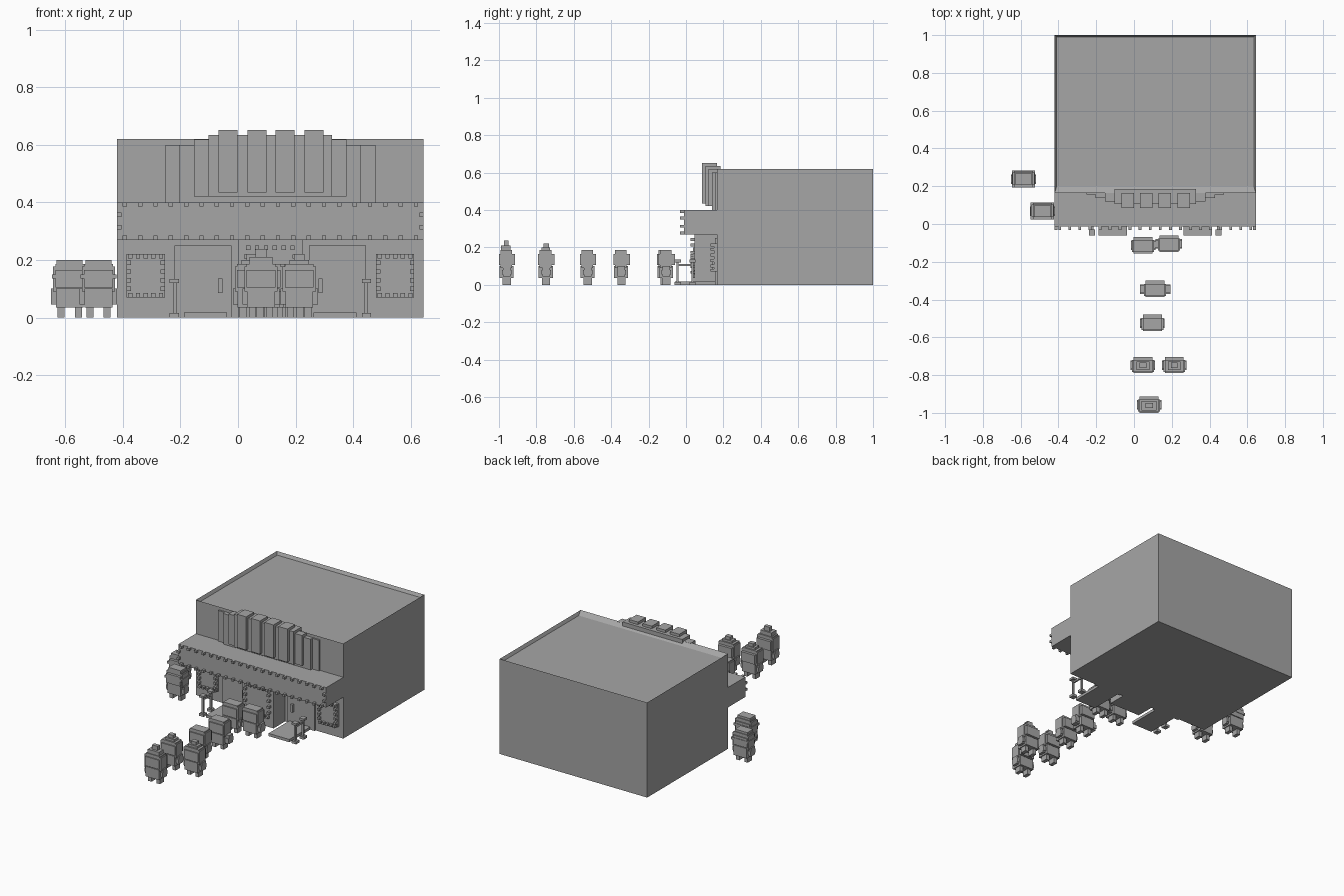
import bpy, bmesh
from mathutils import Vector

cube = bpy.data.objects.get("Cube")
if cube:
    bpy.data.objects.remove(cube)

grey = bpy.data.materials.new("plain grey")
grey.use_nodes = True
colour = (0.38, 0.38, 0.38, 1)
grey.diffuse_color = colour
grey.node_tree.nodes["Principled BSDF"].inputs["Base Color"].default_value = colour


def finish(name, bm):
    mesh = bpy.data.meshes.new(name)
    bm.to_mesh(mesh)
    bm.free()
    mesh.materials.append(grey)
    obj = bpy.data.objects.new(name, mesh)
    bpy.context.scene.collection.objects.link(obj)
    return obj


def add_box(bm, x0, x1, y0, y1, z0, z1):
    verts = bmesh.ops.create_cube(bm, size=1)["verts"]
    size = Vector((x1 - x0, y1 - y0, z1 - z0))
    mid = Vector((x0 + x1, y0 + y1, z0 + z1)) / 2
    for v in verts:
        v.co = Vector(a * b for a, b in zip(v.co, size)) + mid


def boxes(name, *parts):
    bm = bmesh.new()
    for p in parts:
        add_box(bm, *p)
    return finish(name, bm)


def bulb_border(name, x0, x1, z0, z1, y, nx, nz, size=0.015, depth=0.02):
    """Row of square bulbs along all four edges of an upright panel."""
    parts = []
    for i in range(nx):
        x = x0 + (x1 - x0) * (i + 0.5) / nx
        for z in (z0, z1 - size):
            parts.append((x - size / 2, x + size / 2, y - depth, y, z, z + size))
    for j in range(nz):
        z = z0 + (z1 - z0) * (j + 1) / (nz + 1)
        for x in (x0, x1 - size):
            parts.append((x, x + size, y - depth, y, z - size / 2, z + size / 2))
    return boxes(name, *parts)


LEFT, RIGHT, WALL, MID = -0.42, 0.645, 0.165, 0.1125

# Main hall with a sunken roof
bm = bmesh.new()
add_box(bm, LEFT, RIGHT, WALL, 1.0, 0, 0.62)
bm.normal_update()
roof = max(bm.faces, key=lambda f: f.normal.z)
bmesh.ops.inset_region(bm, faces=[roof], thickness=0.015)
for v in roof.verts:
    v.co.z -= 0.02
    if v.co.y < 0.5:
        v.co.y = 0.2
finish("hall", bm)

# Awning with bulbs
boxes("awning", (LEFT, RIGHT, -0.012, WALL + 0.005, 0.27, 0.4))
bulb_border("awning_bulbs", LEFT, RIGHT, 0.27, 0.4, -0.012, 20, 2)

# Stepped sign above the awning, each tier narrower and further forward
tiers = [(0.365, 0.155, 0.4, 0.60), (0.315, 0.138, 0.4, 0.60),
         (0.265, 0.12, 0.42, 0.618), (0.215, 0.105, 0.42, 0.635)]
boxes("sign_tiers", *[(MID - w, MID + w, y, 0.17, z0, z1) for w, y, z0, z1 in tiers],
      (MID - 0.215, MID + 0.215, 0.11, 0.185, 0.42, 0.635))
boxes("sign_panels", *[(x, x + 0.066, 0.085, 0.165, 0.435, 0.652)
                       for x in (-0.067, 0.033, 0.131, 0.231)])

# Ticket booth
boxes("ticket_booth", (0.0, 0.225, 0.045, WALL + 0.005, 0, 0.27))
bulb_border("booth_bulbs", 0.02, 0.205, 0.06, 0.25, 0.045, 6, 4)

# Entrances, mirrored about the booth
for side, label in ((-1, "right"), (1, "left")):
    def span(a, b):
        return sorted((MID + side * a, MID + side * b))

    boxes(label + "_door", (*span(0.135, 0.333), 0.155, WALL + 0.005, 0, 0.25))
    boxes(label + "_door_handle", (*span(0.167, 0.182), 0.14, 0.156, 0.085, 0.135))
    boxes(label + "_carpet", (*span(0.15, 0.3), -0.06, WALL, 0, 0.018))
    boxes(label + "_poster", (*span(0.367, 0.5), 0.15, WALL + 0.005, 0.07, 0.22))
    px = span(0.367, 0.5)
    bulb_border(label + "_poster_bulbs", px[0], px[1], 0.07, 0.22, 0.15, 5, 4)
    # Rope barrier: two posts and a rope
    parts = [(*span(0.328, 0.338), -0.045, 0.035, 0.1, 0.112)]
    for y in (-0.045, 0.035):
        parts.append((*span(0.318, 0.35), y - 0.017, y + 0.017, 0, 0.016))
        parts.append((*span(0.327, 0.339), y - 0.006, y + 0.006, 0.016, 0.12))
        parts.append((*span(0.318, 0.35), y - 0.017, y + 0.017, 0.12, 0.134))
    boxes(label + "_rope_barrier", *parts)


# Blocky little visitors
def visitor(name, x, y, top=0.185, hat=None, face=1, wide=0.065):
    def part(w, front, back, z0, z1):
        ys = sorted((y - face * front, y + face * back))
        return (x - w, x + w, *ys, z0, z1)

    parts = [
        part(0.048, 0.04, 0.036, 0.035, 0.1),
        part(wide, 0.02, 0.02, 0.045, 0.1),
        part(0.058, 0.035, 0.028, 0.09, 0.178),
        part(0.05, 0.042, 0.045, 0.105, 0.165),
        part(0.05, 0.035, 0.028, 0.17, 0.186),
    ]
    for s in (-1, 1):
        c = x + s * 0.03
        parts.append((c - 0.012, c + 0.012, y - 0.022, y + 0.022, 0, 0.04))
        # hands
        h = x + s * (wide - 0.012)
        parts.append((h - 0.012, h + 0.012, y - 0.025, y + 0.025, 0.055, 0.08))
    if hat == "bun":
        parts.append(part(0.034, 0.025, 0.02, 0.18, 0.2))
        parts.append(part(0.018, 0.015, 0.015, 0.2, top))
    elif hat == "cap":
        parts.append(part(0.04, 0.03, 0.02, 0.18, 0.21))
        parts.append(part(0.02, 0.015, 0.01, 0.21, top))
    elif hat == "brim":
        parts.append(part(0.062, 0.045, 0.045, 0.135, 0.15))
        parts.append(part(0.045, 0.03, 0.03, 0.18, top))
    return boxes(name, *parts)


visitor("visitor_at_booth_right", 0.048, -0.113)
visitor("visitor_at_booth_left", 0.185, -0.105, wide=0.07)
visitor("visitor_third", 0.112, -0.345, wide=0.08)
visitor("visitor_fourth", 0.097, -0.525)
visitor("visitor_fifth", 0.047, -0.748, 0.22, "bun")
visitor("visitor_sixth", 0.213, -0.748, 0.22, "bun")
visitor("visitor_last", 0.08, -0.958, 0.238, "cap")
visitor("visitor_beside_hall", -0.485, 0.068, 0.2, "brim", face=-1)
visitor("visitor_beside_hall_back", -0.585, 0.238, 0.2, "brim", face=-1)
